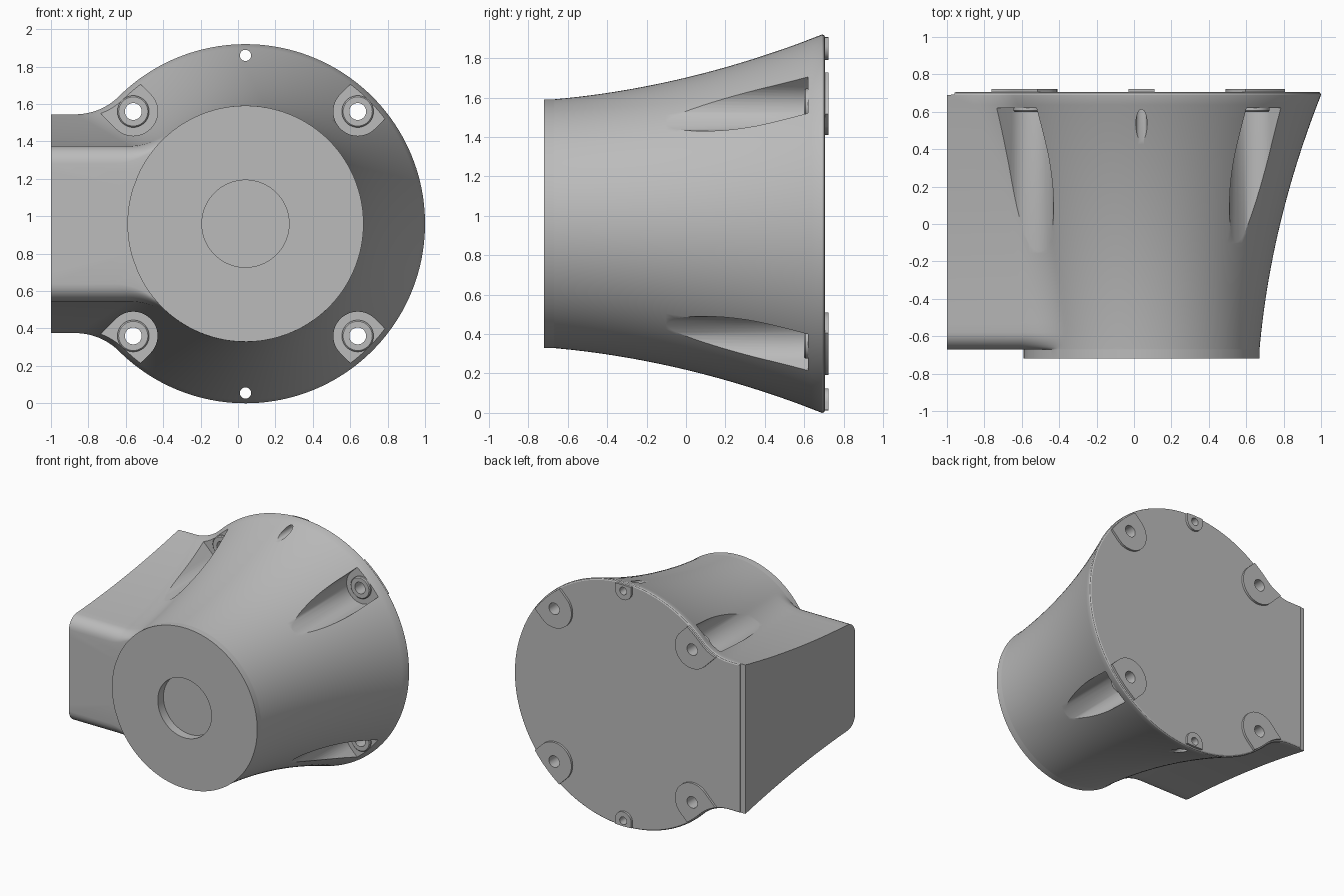
import bpy, bmesh, math
from math import pi, sin, cos

if "Cube" in bpy.data.objects:
    bpy.data.objects.remove(bpy.data.objects["Cube"])

CX, CZ = 0.04, 0.96          # axis of the round body
BACK = 0.69

grey = bpy.data.materials.new("plain grey")
grey.use_nodes = True
grey.diffuse_color = (0.5, 0.5, 0.5, 1)
grey.node_tree.nodes["Principled BSDF"].inputs["Base Color"].default_value = (0.5, 0.5, 0.5, 1)


def loft(name, rings):
    """Skin a list of (y, outline) rings and cap both ends."""
    bm = bmesh.new()
    loops = [[bm.verts.new((CX + x, y, CZ + z)) for x, z in pts] for y, pts in rings]
    n = len(loops[0])
    for a, b in zip(loops, loops[1:]):
        for i in range(n):
            j = (i + 1) % n
            bm.faces.new((a[i], a[j], b[j], b[i]))
    bm.faces.new(loops[0])
    bm.faces.new(loops[-1][::-1])
    bmesh.ops.recalc_face_normals(bm, faces=bm.faces)
    mesh = bpy.data.meshes.new(name)
    bm.to_mesh(mesh)
    bm.free()
    mesh.materials.append(grey)
    obj = bpy.data.objects.new(name, mesh)
    bpy.context.collection.objects.link(obj)
    return obj


def prism(name, pts, y0, y1):
    return loft(name, [(y0, pts), (y1, pts)])


def circle(x, z, r, n=48):
    return [(x + r * cos(2 * pi * i / n), z + r * sin(2 * pi * i / n)) for i in range(n)]


def slot(x, z, r, reach=0.5, n=24):
    """Half round facing the axis, running straight outward."""
    a = math.atan2(z, x)
    pts = [(x + r * cos(a + pi / 2 + pi * i / n), z + r * sin(a + pi / 2 + pi * i / n))
           for i in range(n + 1)]
    for px, pz in (pts[-1], pts[0]):
        pts.append((px + reach * cos(a), pz + reach * sin(a)))
    return pts


def boolean(obj, tool, operation="DIFFERENCE"):
    mod = obj.modifiers.new("cut", "BOOLEAN")
    mod.operation, mod.solver, mod.object = operation, "EXACT", tool
    bpy.context.view_layer.objects.active = obj
    bpy.ops.object.modifier_apply(modifier=mod.name)
    bpy.data.objects.remove(tool)


def radius(y):
    t = (y + 0.72) / 1.41
    return 0.627 + 0.11 * t + 0.223 * t * t


def half_height(y):
    return 0.41 + (radius(y) - 0.63) * 0.53


def outline(R, h, left=-1.04, f=0.33):
    """Circle blended by fillets into a straight arm on the -x side."""
    dx = math.sqrt((R + f) ** 2 - (h + f) ** 2)
    phi = math.atan2(h + f, -dx)
    arc = [(R * cos(t), R * sin(t)) for t in (phi * (i / 60 - 1) for i in range(121))]
    fillet = []
    for i in range(1, 15):
        t = phi + pi + (pi / 2 - phi) * i / 14
        fillet.append((-dx + f * cos(t), h + f + f * sin(t)))
    end = [(left, h * (1 - i / 6)) for i in range(13)]
    return arc + fillet + end + [(x, -z) for x, z in reversed(fillet)]


# Housing: front disc, rounded arm front, flared body, stepped back rim
ARM, ROUND = -0.67, 0.09
first = outline(radius(ARM), half_height(ARM) - ROUND)
disc = [(x * radius(ARM) / math.hypot(x, z), z * radius(ARM) / math.hypot(x, z)) for x, z in first]
rings = [(-0.72, disc), (ARM - 0.002, disc)]
for i in range(7):
    a = pi / 2 * i / 6
    y = ARM + ROUND * (1 - cos(a))
    rings.append((y, outline(radius(y), half_height(y) - ROUND * (1 - sin(a)))))
start = ARM + ROUND
for i in range(1, 25):
    y = start + (BACK - start) * i / 24
    rings.append((y, outline(radius(y), half_height(y))))
R, h = radius(BACK), half_height(BACK)
rings.append((BACK + 0.002, outline(R, h, -1.0)))
rings.append((BACK + 0.011, outline(R - 0.004, h - 0.004, -1.0)))
rim = outline(R - 0.012, h - 0.012, -0.992)
rings.append((BACK + 0.016, rim))
housing = loft("housing", rings)
boolean(housing, prism("socket_cutter", circle(0, 0, 0.233, 96), -0.8, -0.65))

corners = [(sx * 0.6, sz * 0.6, sx, sz) for sx in (-1, 1) for sz in (-1, 1)]
parts = [housing]

# Screw pockets, seats and back pads at the four corners
for x, z, sx, sz in corners:
    tag = ("left" if sx > 0 else "right") + ("_upper" if sz > 0 else "_lower")
    boolean(housing, prism("pocket_cutter", slot(x, z, 0.13), -0.6, 0.62))
    boolean(housing, prism("hole_cutter", circle(x, z, 0.045), 0.5, 0.8))
    seat = loft("screw_seat_" + tag, [(0.6, circle(x, z, 0.078)), (0.607, circle(x, z, 0.085)),
                                      (0.63, circle(x, z, 0.085))])
    boolean(seat, prism("hole_cutter", circle(x, z, 0.045), 0.5, 0.8))
    pad = prism("back_pad_" + tag, slot(x, z, 0.15), 0.7, 0.723)
    boolean(pad, prism("rim_cutter", rim, 0.6, 0.8), "INTERSECT")
    boolean(pad, prism("hole_cutter", circle(x, z, 0.045), 0.5, 0.8))
    parts += [seat, pad]

# Small pin holes with pads at top and bottom
for z, tag in ((0.9, "top"), (-0.905, "bottom")):
    boolean(housing, prism("pin_cutter", circle(0, z, 0.03), 0.2, 0.8))
    pad = prism("pin_pad_" + tag, slot(0, z, 0.07), 0.7, 0.723)
    boolean(pad, prism("rim_cutter", rim, 0.6, 0.8), "INTERSECT")
    boolean(pad, prism("pin_cutter", circle(0, z, 0.03), 0.2, 0.8))
    parts.append(pad)

# Smooth curved faces, keep edges crisp
bpy.ops.object.select_all(action="DESELECT")
for obj in parts:
    obj.select_set(True)
bpy.context.view_layer.objects.active = housing
bpy.ops.object.shade_smooth_by_angle(angle=math.radians(30))
